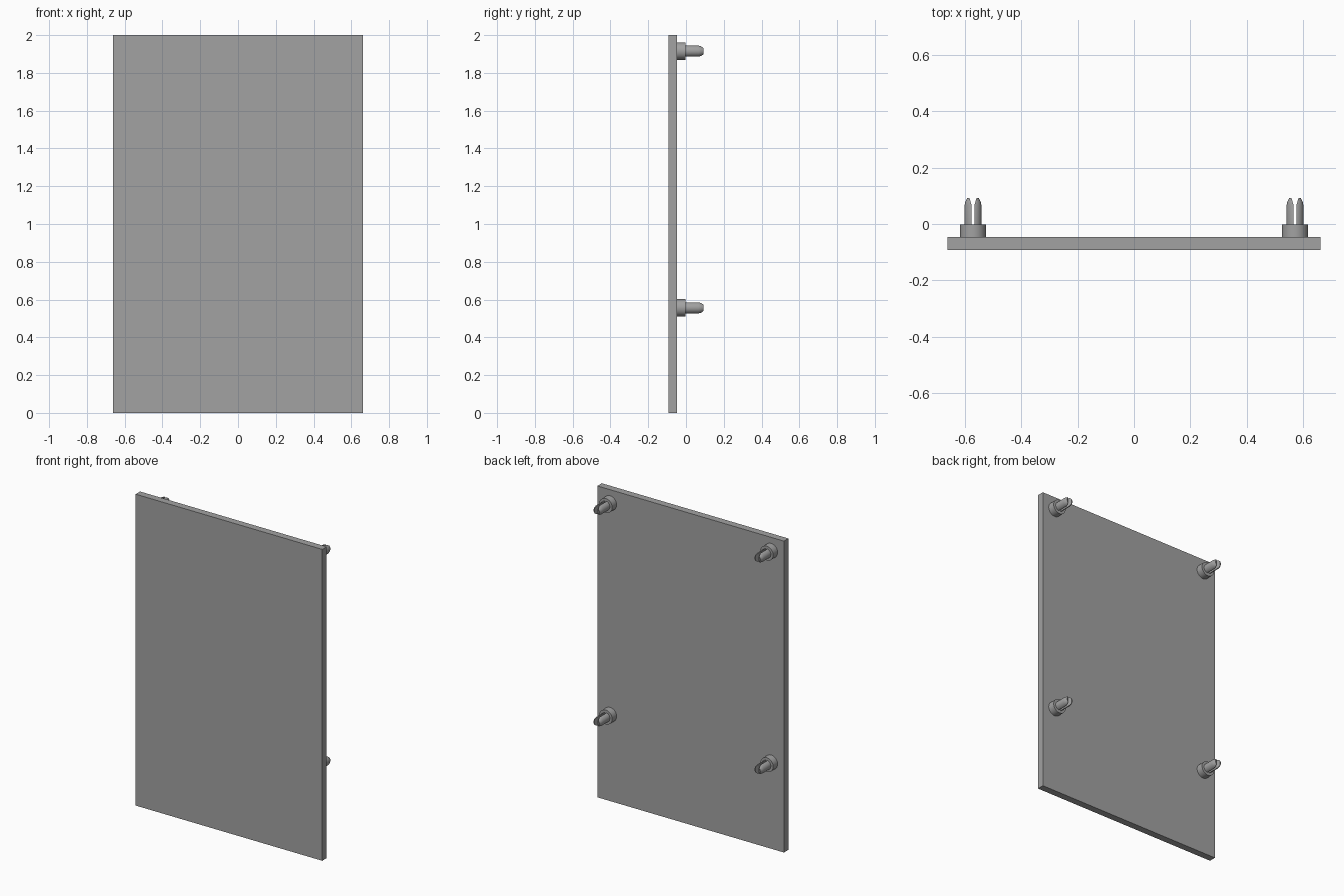
import bpy
import bmesh
from math import cos, sin, tau, radians
from mathutils import Matrix, Vector

cube = bpy.data.objects.get("Cube")
if cube:
    bpy.data.objects.remove(cube, do_unlink=True)

# Single plain grey
grey = bpy.data.materials.new("plain_grey")
grey.use_nodes = True
colour = (0.36, 0.36, 0.36, 1)
grey.diffuse_color = colour
grey.node_tree.nodes["Principled BSDF"].inputs["Base Color"].default_value = colour

PANEL_FRONT, PANEL_BACK = -0.092, -0.047
COLLAR_END, PIN_END = -0.002, 0.092
PIN_X, PIN_HEIGHTS = 0.572, {"lower": 0.556, "upper": 1.915}
SLOT_HALF = 0.006


def finish(name, bm, smooth=True):
    bmesh.ops.recalc_face_normals(bm, faces=bm.faces)
    mesh = bpy.data.meshes.new(name)
    bm.to_mesh(mesh)
    bm.free()
    mesh.materials.append(grey)
    obj = bpy.data.objects.new(name, mesh)
    bpy.context.collection.objects.link(obj)
    if smooth:
        bpy.ops.object.select_all(action="DESELECT")
        obj.select_set(True)
        bpy.context.view_layer.objects.active = obj
        bpy.ops.object.shade_smooth_by_angle(angle=radians(25))
    return obj


def lathe(profile, sides=40):
    """Closed solid turned around the y axis from (radius, y) points."""
    bm = bmesh.new()
    rings = [[bm.verts.new((r * cos(tau * i / sides), y, r * sin(tau * i / sides)))
              for i in range(sides)] for r, y in profile]
    for a, b in zip(rings, rings[1:]):
        for i in range(sides):
            j = (i + 1) % sides
            bm.faces.new((a[i], a[j], b[j], b[i]))
    bm.faces.new(rings[0])
    bm.faces.new(rings[-1])
    return bm


def slice_off(bm, point, normal):
    """Remove everything on the normal's side and cap the cut."""
    cut = bmesh.ops.bisect_plane(bm, geom=bm.verts[:] + bm.edges[:] + bm.faces[:],
                                 plane_co=point, plane_no=normal, clear_outer=True)
    edges = [e for e in cut["geom_cut"] if isinstance(e, bmesh.types.BMEdge)]
    bmesh.ops.holes_fill(bm, edges=edges, sides=0)


# Flat rectangular panel
bm = bmesh.new()
bmesh.ops.create_cube(bm, size=1, matrix=Matrix.Translation(
    (0, (PANEL_FRONT + PANEL_BACK) / 2, 1)) @ Matrix.Diagonal(
    (1.326, PANEL_BACK - PANEL_FRONT, 2, 1)))
finish("panel", bm, smooth=False)

# Four split mounting pins on the back: a round collar with two prongs each
for side, x in (("left", PIN_X), ("right", -PIN_X)):
    for level, z in PIN_HEIGHTS.items():
        spot = Vector((x, 0, z))
        collar = finish(f"{level}_{side}_collar",
                        lathe([(0.046, PANEL_BACK), (0.046, COLLAR_END)]))
        collar.location = spot
        for label, sign in (("outer", 1 if x > 0 else -1), ("inner", -1 if x > 0 else 1)):
            bm = lathe([(0.03, COLLAR_END), (0.03, 0.066), (0.027, 0.08), (0.021, PIN_END)])
            # Slot wall, then the slanted lead-in near the tip
            slice_off(bm, (sign * SLOT_HALF, 0, 0), (-sign, 0, 0))
            slice_off(bm, (sign * SLOT_HALF, 0.07, 0), (-sign * 0.96, 0.28, 0))
            prong = finish(f"{level}_{side}_{label}_prong", bm)
            prong.location = spot
